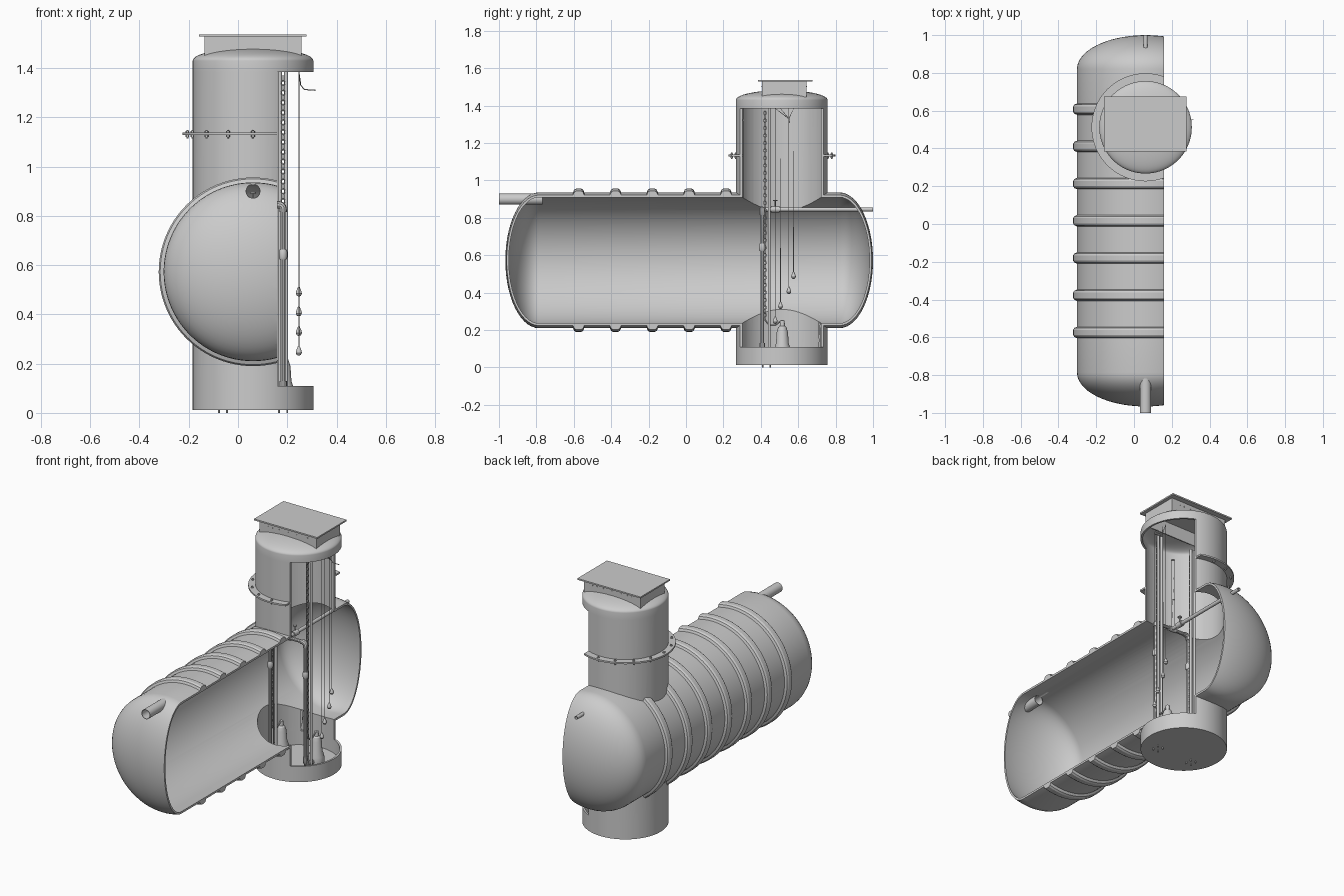
import bpy, bmesh
from math import sin, cos, pi, radians
from mathutils import Matrix, Vector

if "Cube" in bpy.data.objects:
    bpy.data.objects.remove(bpy.data.objects["Cube"])

CX, SY, TZ = 0.061, 0.512, 0.573      # shared x axis, shaft y, tank axis height
SR, TR, WALL, CUT = 0.245, 0.363, 0.012, 0.16


def finish(name, bm):
    bmesh.ops.remove_doubles(bm, verts=bm.verts, dist=1e-5)
    bmesh.ops.recalc_face_normals(bm, faces=bm.faces)
    me = bpy.data.meshes.new(name)
    bm.to_mesh(me)
    bm.free()
    ob = bpy.data.objects.new(name, me)
    bpy.context.collection.objects.link(ob)
    return ob


def lathe(name, profile, loc, axis='Z', seg=48, closed=False):
    """Revolve (radius, height) points around an axis."""
    rot = {'Z': Matrix(), 'Y': Matrix.Rotation(-pi / 2, 4, 'X'),
           'X': Matrix.Rotation(pi / 2, 4, 'Y')}[axis]
    m = Matrix.Translation(loc) @ rot
    bm = bmesh.new()
    rows = [[bm.verts.new(m @ Vector((r * cos(2 * pi * i / seg), r * sin(2 * pi * i / seg), h)))
             for r, h in profile] for i in range(seg)]
    n = len(profile)
    for i in range(seg):
        a, b = rows[i], rows[(i + 1) % seg]
        for j in range(n if closed else n - 1):
            k = (j + 1) % n
            bm.faces.new((a[j], b[j], b[k], a[k]))
    return finish(name, bm)


def cyl(name, loc, r, h0, h1, axis='Z', seg=48):
    return lathe(name, [(0, h0), (r, h0), (r, h1), (0, h1)], loc, axis, seg)


def box(name, x0, x1, y0, y1, z0, z1):
    bm = bmesh.new()
    bmesh.ops.create_cube(bm, size=1, matrix=Matrix.Translation(
        ((x0 + x1) / 2, (y0 + y1) / 2, (z0 + z1) / 2)) @ Matrix.Diagonal((x1 - x0, y1 - y0, z1 - z0, 1)))
    return finish(name, bm)


def evaluated_mesh(ob):
    dg = bpy.context.evaluated_depsgraph_get()
    dg.update()
    return bpy.data.meshes.new_from_object(ob.evaluated_get(dg))


def boolean(ob, tool, op='DIFFERENCE'):
    mod = ob.modifiers.new('bool', 'BOOLEAN')
    mod.object, mod.operation, mod.solver = tool, op, 'EXACT'
    me = evaluated_mesh(ob)
    ob.modifiers.clear()
    ob.data = me
    bpy.data.objects.remove(tool)


def tube(name, pts, r, res=3):
    cu = bpy.data.curves.new(name, 'CURVE')
    cu.dimensions, cu.bevel_depth, cu.bevel_resolution, cu.use_fill_caps = '3D', r, res, True
    sp = cu.splines.new('POLY')
    sp.points.add(len(pts) - 1)
    for p, c in zip(sp.points, pts):
        p.co = (*c, 1)
    tmp = bpy.data.objects.new(name + '_curve', cu)
    bpy.context.collection.objects.link(tmp)
    me = evaluated_mesh(tmp)
    bpy.data.objects.remove(tmp)
    ob = bpy.data.objects.new(name, me)
    bpy.context.collection.objects.link(ob)
    return ob


def bend(a, corner, b, r, n=6):
    """Path a -> b with a rounded corner."""
    a, c, b = Vector(a), Vector(corner), Vector(b)
    p, q = c + (a - c).normalized() * r, c + (b - c).normalized() * r
    mid = [p * (1 - t) ** 2 + c * 2 * t * (1 - t) + q * t * t for t in (i / n for i in range(n + 1))]
    return [a, *mid, b]


# tank: lathe with elliptical ends and raised ribs
def tank_profile(off, ribs):
    half, dep, r, n = 0.803, 0.18 - off, TR - off, 14
    end = [(r * sin(pi / 2 * i / n), half + dep * cos(pi / 2 * i / n)) for i in range(n + 1)]
    mid = []
    for i in range(7 if ribs else 0):
        y = -0.591 + 0.197 * i
        mid += [(r, y - 0.03), (r + 0.014, y - 0.024), (r + 0.02, y - 0.014),
                (r + 0.02, y + 0.014), (r + 0.014, y + 0.024), (r, y + 0.03)]
    return [(a, -h) for a, h in end] + mid + end[::-1]


T = (CX, 0.017, TZ)
S = (CX, SY, 0)
tank = lathe('tank_and_shaft', tank_profile(0, True), T, 'Y', 96)
boolean(tank, cyl('shaft_outer', S, SR, 0.11, 1.385, seg=80), 'UNION')
boolean(tank, lathe('tank_inner', tank_profile(WALL, False), T, 'Y', 96))
boolean(tank, cyl('shaft_inner', S, SR - WALL, 0.05, 1.45, seg=80))
boolean(tank, cyl('inlet_hole', (CX, 0, 0.9), 0.028, -1.1, -0.7, 'Y'))
boolean(tank, box('section_cut', CUT, 1, -2, 2, -1, 3))

# shaft joint flange, cut on the same plane, with bolts
flange = lathe('shaft_flange', [(SR - 0.004, 1.128), (0.286, 1.128), (0.286, 1.138), (SR - 0.004, 1.138)],
               S, seg=80, closed=True)
boolean(flange, box('flange_cut', CUT, 1, -2, 2, -1, 3))
for i in range(16):
    a = 2 * pi * i / 16
    p = (CX + 0.267 * cos(a), SY + 0.267 * sin(a), 0)
    if p[0] < CUT:
        cyl('flange_bolt', p, 0.004, 1.114, 1.148, seg=8)
        cyl('flange_bolt_head', p, 0.008, 1.138, 1.144, seg=6)
        cyl('flange_nut', p, 0.008, 1.121, 1.128, seg=6)

# base cup and domed top
lathe('base_cup', [(0, 0.012), (SR, 0.012), (SR, 0.11), (SR - WALL, 0.11), (SR - WALL, 0.024), (0, 0.024)], S, seg=80)


def dome(r, z, h, n=16):
    return [(r * cos(pi / 2 * i / n), z + h * sin(pi / 2 * i / n)) for i in range(n + 1)]


cap = lathe('shaft_cap', [(SR, 1.385)] + dome(SR, 1.43, 0.052) + dome(SR - WALL, 1.42, 0.05)[::-1]
            + [(SR - WALL, 1.385)], S, seg=80, closed=True)
boolean(cap, box('hatch_hole', -0.129, 0.251, 0.414, 0.636, 1.41, 1.6))

# hatch collar, lid and rivets
collar = box('hatch_collar', -0.136, 0.258, 0.407, 0.643, 1.447, 1.529)
boolean(collar, box('collar_hole', -0.129, 0.251, 0.414, 0.636, 1.3, 1.6))
box('hatch_lid', -0.158, 0.279, 0.384, 0.676, 1.528, 1.537)
for x in (-0.075, -0.045, 0.0, 0.061, 0.122, 0.167, 0.197):
    for y in (0.407, 0.643):
        cyl('collar_rivet', (x, y, 1.503), 0.003, -0.003, 0.003, 'Y', 8)

# inlet pipe
lathe('inlet_pipe', [(0.03, -1.0), (0.03, -0.768), (0.027, -0.768), (0.027, -1.0)],
      (CX, 0, 0.9), 'Y', 32, True)

# outlet pipe with shut-off valve and handle
OZ, DY = 0.845, 0.407
lathe('outlet_pipe', [(0.011, DY), (0.011, 1.0), (0.008, 1.0), (0.008, DY)], (CX, 0, OZ), 'Y', 20, True)
cyl('outlet_valve', (CX, 0.477, OZ), 0.017, -0.022, 0.022, 'Y', 20)
cyl('valve_stem', (CX, 0.477, OZ), 0.004, 0, 0.045, seg=10)
cyl('valve_handle', (CX, 0.477, OZ + 0.045), 0.012, 0, 0.006, seg=16)
cyl('outlet_tee', (CX, DY, OZ), 0.015, -0.022, 0.022, 'X', 20)


def chain(name, x, y, z0, z1, pitch=0.02):
    link = lathe('link', [(0.0065 + 0.0022 * cos(k * pi / 3), 0.0022 * sin(k * pi / 3)) for k in range(6)],
                 (0, 0, 0), seg=10, closed=True)
    bm = bmesh.new()
    for i in range(int((z1 - z0) / pitch)):
        start = len(bm.verts)
        bm.from_mesh(link.data)
        bm.verts.ensure_lookup_table()
        m = (Matrix.Translation((x, y, z0 + pitch * (i + 0.5))) @ Matrix.Rotation(pi / 2 * (i % 2), 4, 'Z')
             @ Matrix.Diagonal((1, 1, 1.55, 1)) @ Matrix.Rotation(pi / 2, 4, 'X'))
        bmesh.ops.transform(bm, matrix=m, verts=bm.verts[start:])
    bpy.data.objects.remove(link)
    finish(name, bm)


# two mirrored pump sets
for s in (-1, 1):
    x = CX + 0.122 * s
    lathe('pump', [(0, 0.03), (0.042, 0.03), (0.046, 0.06), (0.044, 0.1), (0.034, 0.13), (0.03, 0.19),
                   (0.022, 0.215), (0.014, 0.222), (0.012, 0.25), (0, 0.255)], (x, 0.515, 0), seg=28)
    for k in range(3):
        a = 2 * pi * k / 3
        cyl('pump_foot', (x + 0.034 * cos(a), 0.515 + 0.034 * sin(a), 0), 0.007, 0.022, 0.035, seg=8)
    tube('pump_outlet', bend((x, 0.49, 0.075), (x, DY, 0.075), (x, DY, 0.13), 0.035), 0.015)
    box('pump_pedestal', x - 0.024, x + 0.024, 0.39, 0.465, 0.022, 0.062)
    tube('riser_pipe', bend((x, DY, 0.1), (x, DY, OZ), (CX, DY, OZ), 0.02), 0.0105)
    tube('riser_elbow', bend((x, DY, OZ - 0.03), (x, DY, OZ), (x - 0.03 * s, DY, OZ), 0.02), 0.015)
    lathe('check_valve', [(0, -0.02), (0.014, -0.02), (0.017, -0.012), (0.017, 0.012), (0.014, 0.02), (0, 0.02)],
          (x, DY, 0.643), seg=20)
    for d in (-0.0125, 0.0125):
        cyl('guide_rail', (x + d, 0.445, 0), 0.008, 0.055, 1.39, seg=14)
    for d in (-0.017, 0.017):
        for y in (0.41, 0.45):
            cyl('anchor_bolt', (x + d, y, 0), 0.004, 0, 0.03, seg=8)
    chain('lifting_chain', x, 0.422, 0.25, 1.39)
    tube('chain_tail', [(x, 0.422, 0.255), (x, 0.445, 0.225), (x, 0.475, 0.225), (x, 0.51, 0.25)], 0.005, 1)

# level floats on cables that leave through the wall side
for y, z in ((0.477, 0.25), (0.505, 0.33), (0.55, 0.41), (0.575, 0.49)):
    lathe('level_float', [(0, -0.018), (0.008, -0.015), (0.0125, -0.006), (0.011, 0.003), (0.004, 0.02), (0, 0.024)],
          (0.247, y, z), seg=16)
    tube('float_cable', [(0.247, y, z), (0.247, y, 1.385), (0.255, 0.55, 1.33),
                         (0.27, 0.553, 1.313), (0.315, 0.555, 1.31)], 0.0022, 1)

# smooth shading with sharp edges kept
for ob in bpy.context.scene.objects:
    ob.select_set(True)
    bpy.context.view_layer.objects.active = ob
bpy.ops.object.shade_smooth_by_angle(angle=radians(30))
